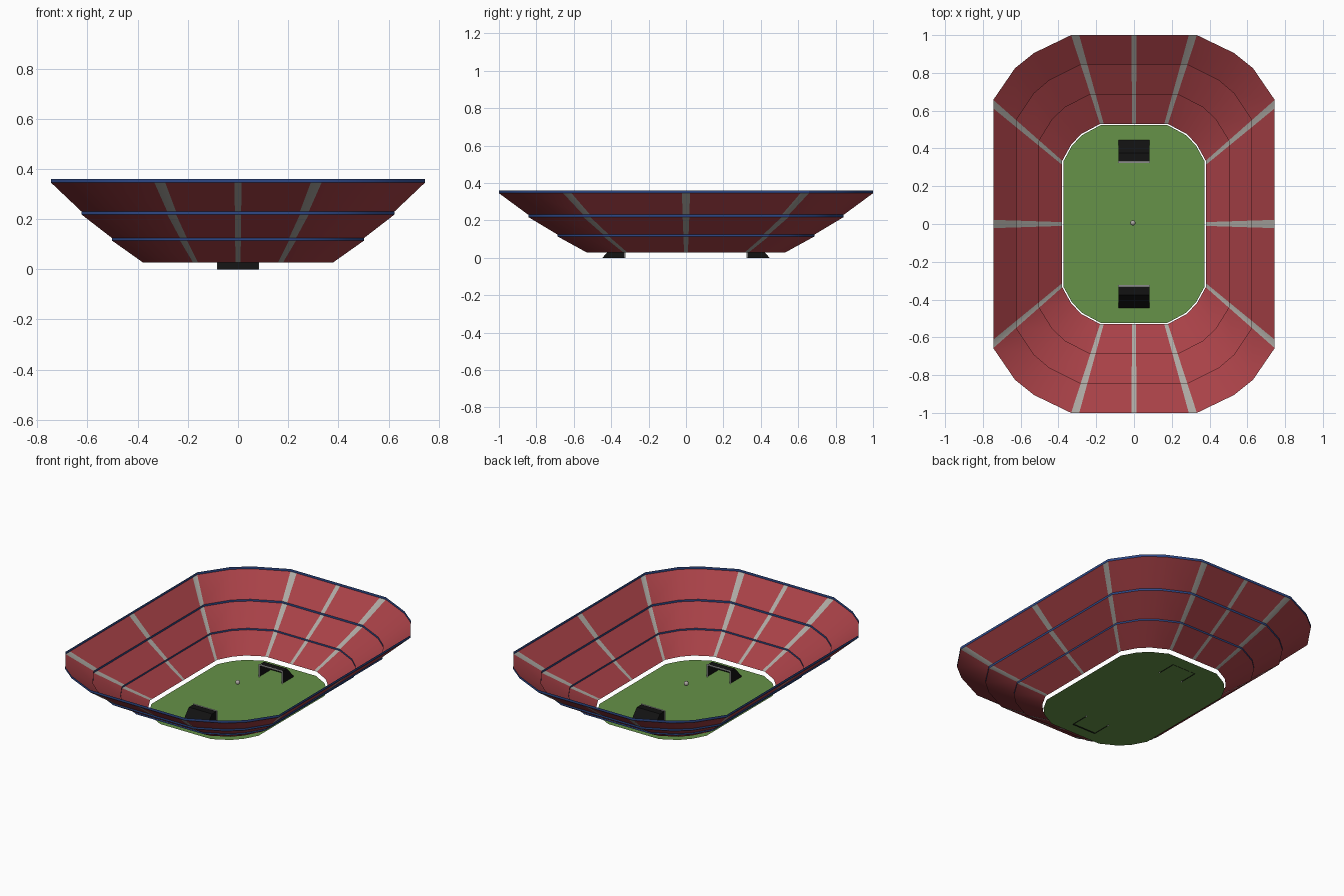
import bpy, bmesh, math
from mathutils import Vector

if "Cube" in bpy.data.objects:
    bpy.data.objects.remove(bpy.data.objects["Cube"])


def material(name, r, g, b):
    def lin(c):
        c /= 255
        return c / 12.92 if c <= 0.04045 else ((c + 0.055) / 1.055) ** 2.4
    m = bpy.data.materials.new(name)
    m.diffuse_color = (lin(r), lin(g), lin(b), 1)
    m.use_nodes = True
    m.node_tree.nodes["Principled BSDF"].inputs["Base Color"].default_value = m.diffuse_color
    return m


RED = material("seat red", 168, 65, 71)
GREY = material("aisle grey", 172, 168, 162)
BLUE = material("rail blue", 45, 72, 135)
GREEN = material("grass green", 102, 146, 72)
BLACK = material("net black", 18, 18, 18)
WHITE = material("post white", 215, 215, 215)


def finish(name, bm, mats, smooth=None):
    mesh = bpy.data.meshes.new(name)
    bm.to_mesh(mesh)
    bm.free()
    ob = bpy.data.objects.new(name, mesh)
    bpy.context.collection.objects.link(ob)
    for m in mats:
        mesh.materials.append(m)
    if smooth:
        bpy.context.view_layer.objects.active = ob
        ob.select_set(True)
        bpy.ops.object.shade_smooth_by_angle(angle=math.radians(smooth))
        ob.select_set(False)
    return ob


# Quarter outline from the end aisle to the side aisle: inner and outer edge
INNER = [(.010, .53), (.160, .53), (.180, .53), (.28, .476), (.333, .42),
         (.38, .335), (.38, .313), (.38, .010)]
OUTER = [(.014, 1.0), (.290, 1.0), (.333, 1.0), (.53, .905), (.63, .825),
         (.745, .657), (.745, .612), (.745, .022)]


def ring(t):
    """Closed outline at slope position t, 0 = pitch edge, 1 = outer rim."""
    q = [Vector(a).lerp(Vector(b), t) for a, b in zip(INNER, OUTER)]
    pts = [(p.x, p.y) for p in q]
    pts += [(p.x, -p.y) for p in reversed(q)]
    pts += [(-p.x, -p.y) for p in q]
    pts += [(-p.x, p.y) for p in reversed(q)]
    return pts


def is_aisle(i):
    return i % 8 == 7 or i % 8 in (1, 5)


def band(bm, low, high, rule):
    """Strip of quads between two (t, z) levels."""
    a, b = [[bm.verts.new((x, y, z)) for x, y in ring(t)] for t, z in (low, high)]
    n = len(a)
    for i in range(n):
        j = (i + 1) % n
        f = bm.faces.new((a[i], b[i], b[j], a[j]))
        f.material_index = rule(i)
    bm.normal_update()


# Three sloping tiers, each topped by a thin upright rail
LEVELS = [(0, .028, .114, .124), (1 / 3, .124, .218, .230), (2 / 3, .230, .345, .36)]
for k, (t, z0, z1, z2) in enumerate(LEVELS):
    bm = bmesh.new()
    band(bm, (t, z0), (t + 1 / 3, z1), lambda i: int(is_aisle(i)))
    finish(f"seating_tier_{k + 1}", bm, [RED, GREY], 30)
    bm = bmesh.new()
    band(bm, (t + 1 / 3, z1), (t + 1 / 3, z2), lambda i: 0)
    finish(f"rail_{k + 1}", bm, [BLUE], 30)

# Pitch, a flat sheet with a narrow gap below the stands
bm = bmesh.new()
bm.faces.new([bm.verts.new((x, y, .004)) for x, y in reversed(ring(-.015))])
bm.normal_update()
finish("pitch", bm, [GREEN])


def add_bar(bm, lo, hi):
    vs = bmesh.ops.create_cube(bm, size=1)["verts"]
    for v in vs:
        v.co = Vector([lo[i] if v.co[i] < 0 else hi[i] for i in range(3)])


# Goals: white frame, black net with sloping back
W, H, R = .081, .08, .003
SIDE = [(.33, 0), (.33, H), (.375, H), (.447, 0)]
for name, s in (("back", 1), ("front", -1)):
    bm = bmesh.new()
    l, r = [[bm.verts.new((x, s * y, z)) for y, z in SIDE] for x in (-W, W)]
    bm.faces.new(l)
    bm.faces.new(r)
    for i in (1, 2):
        bm.faces.new((l[i], l[i + 1], r[i + 1], r[i]))
    bmesh.ops.recalc_face_normals(bm, faces=bm.faces)
    finish(name + "_goal_net", bm, [BLACK])
    bm = bmesh.new()
    ya, yb = sorted((s * (.33 - 2 * R), s * .33))
    for x in (-W, W):
        add_bar(bm, (x - R, ya, 0), (x + R, yb, H))
    add_bar(bm, (-W - R, ya, H - R), (W + R, yb, H + R))
    finish(name + "_goal_frame", bm, [WHITE])

# Ball hanging above the centre of the pitch
bm = bmesh.new()
bmesh.ops.create_uvsphere(bm, u_segments=16, v_segments=10, radius=.014)
bmesh.ops.translate(bm, verts=bm.verts, vec=(-.006, .006, .112))
finish("ball", bm, [GREY], 40)
